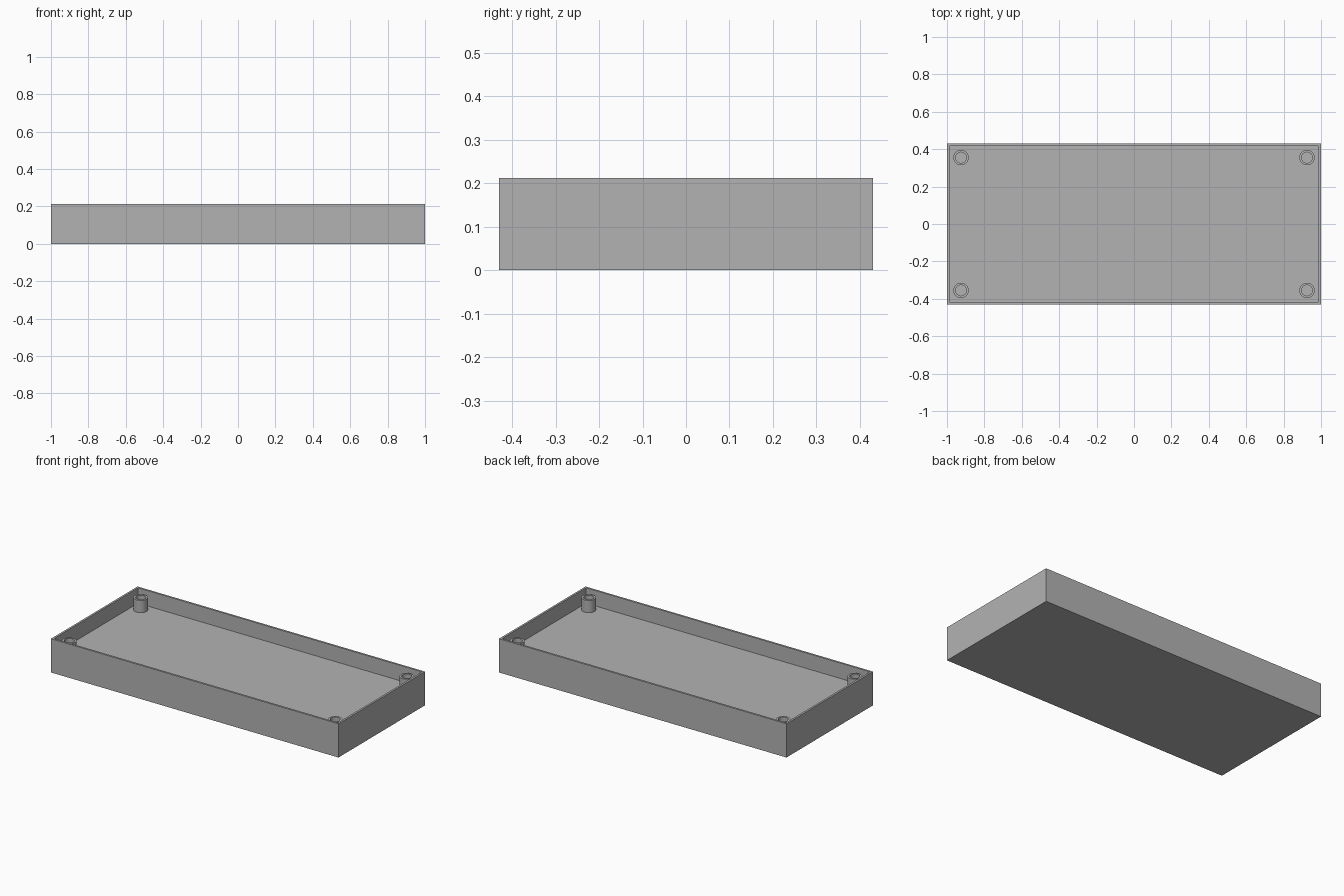
import bpy
import bmesh
from mathutils import Matrix, Vector

cube = bpy.data.objects.get("Cube")
if cube:
    bpy.data.objects.remove(cube, do_unlink=True)

LENGTH, WIDTH, HEIGHT = 2.0, 0.86, 0.212
WALL, FLOOR = 0.018, 0.115
POST_X, POST_Y, POST_TOP = 0.925, 0.355, 0.192
POST_RADIUS, HOLE_RADIUS = 0.041, 0.029

grey = bpy.data.materials.new("plain grey")
grey.use_nodes = True
grey.diffuse_color = (0.45, 0.45, 0.45, 1)
grey.node_tree.nodes["Principled BSDF"].inputs["Base Color"].default_value = grey.diffuse_color


def top_face(bm):
    return max(bm.faces, key=lambda f: f.calc_center_median().z)


def hollow(bm, thickness, depth):
    """Inset the top face and sink it to leave a rim around a recess."""
    face = top_face(bm)
    bmesh.ops.inset_region(bm, faces=[face], thickness=thickness)
    sunk = bmesh.ops.extrude_face_region(bm, geom=[face])["geom"]
    bmesh.ops.delete(bm, geom=[face] if face.is_valid else [], context="FACES_ONLY")
    verts = [v for v in sunk if isinstance(v, bmesh.types.BMVert)]
    bmesh.ops.translate(bm, verts=verts, vec=Vector((0, 0, -depth)))
    bmesh.ops.recalc_face_normals(bm, faces=bm.faces)


def add_object(name, bm, location=(0, 0, 0)):
    mesh = bpy.data.meshes.new(name)
    bm.to_mesh(mesh)
    bm.free()
    mesh.materials.append(grey)
    obj = bpy.data.objects.new(name, mesh)
    obj.location = location
    bpy.context.collection.objects.link(obj)
    return obj


# Open tray with a thick floor and thin walls
bm = bmesh.new()
bmesh.ops.create_cube(bm, size=1, matrix=Matrix.Translation((0, 0, HEIGHT / 2))
                      @ Matrix.Diagonal((LENGTH, WIDTH, HEIGHT, 1)))
hollow(bm, WALL, HEIGHT - FLOOR)
add_object("tray", bm)

# Hollow screw post in each corner
post_height = POST_TOP - FLOOR
for side, sx in (("left", 1), ("right", -1)):
    for end, sy in (("front", -1), ("back", 1)):
        bm = bmesh.new()
        bmesh.ops.create_cone(bm, cap_ends=True, segments=32, radius1=POST_RADIUS,
                              radius2=POST_RADIUS, depth=post_height,
                              matrix=Matrix.Translation((0, 0, post_height / 2)))
        hollow(bm, POST_RADIUS - HOLE_RADIUS, post_height - 0.002)
        post = add_object(f"{end}_{side}_post", bm, (sx * POST_X, sy * POST_Y, FLOOR))
        bpy.ops.object.select_all(action="DESELECT")
        post.select_set(True)
        bpy.context.view_layer.objects.active = post
        bpy.ops.object.shade_smooth_by_angle()
